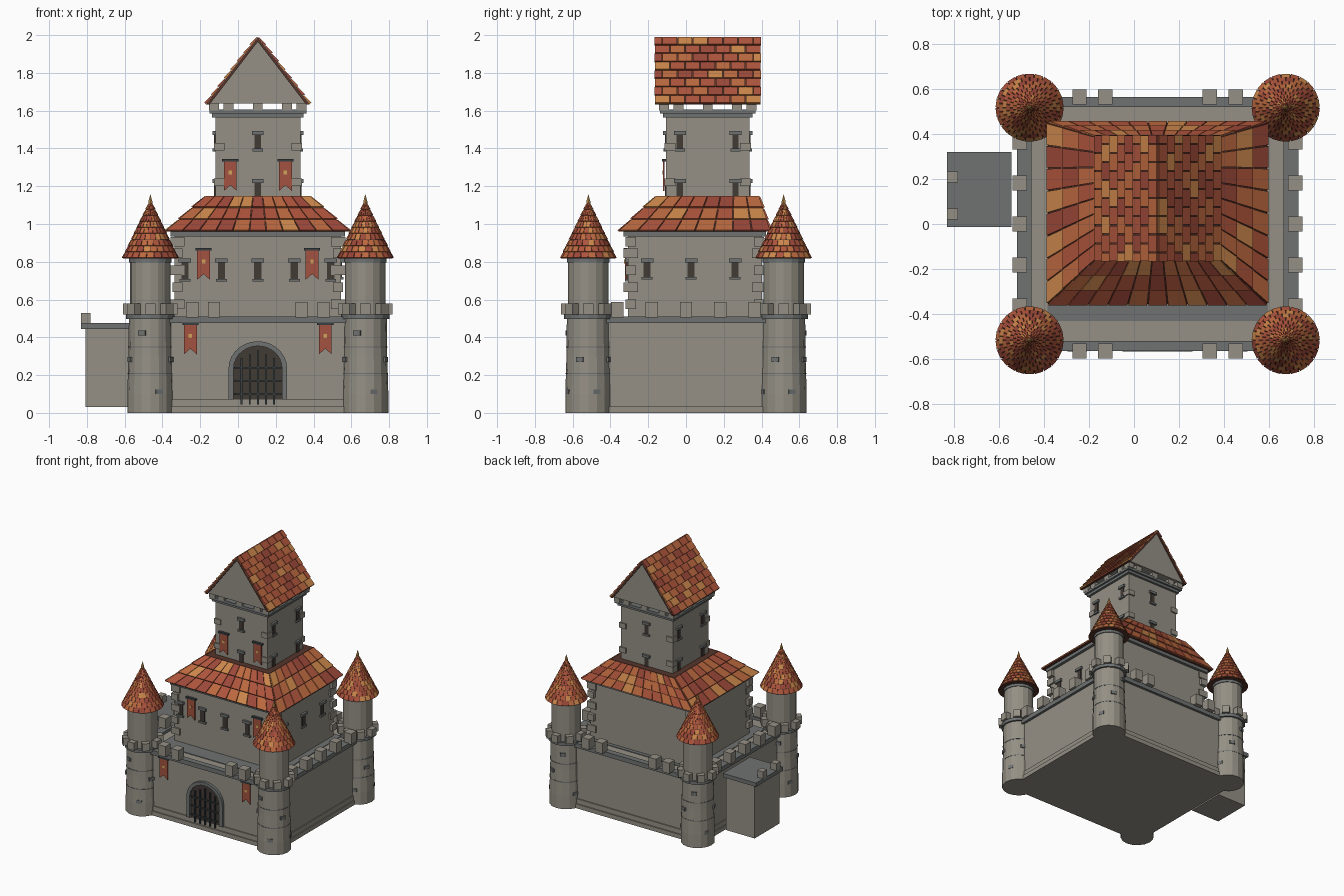
import bpy, bmesh, math, random
from mathutils import Vector

if "Cube" in bpy.data.objects:
    bpy.data.objects.remove(bpy.data.objects["Cube"])
random.seed(4)
CX = 0.105                      # centre line of the castle
TAU = 2 * math.pi

def mat(name, *c):
    m = bpy.data.materials.new(name)
    m.diffuse_color = (*c, 1)
    m.use_nodes = True
    m.node_tree.nodes["Principled BSDF"].inputs["Base Color"].default_value = m.diffuse_color
    return m

STONE = mat("stone", 0.30, 0.28, 0.235)
DARK = mat("dark_stone", 0.16, 0.17, 0.17)
SLIT = mat("opening", 0.055, 0.043, 0.036)
IRON = mat("iron", 0.04, 0.05, 0.055)
CLOTH = mat("cloth", 0.36, 0.085, 0.05)
GOLD = mat("gold", 0.65, 0.36, 0.1)
UNDER = mat("roof_underlay", 0.09, 0.035, 0.025)
TILES = [mat("tile_%d" % i, *c) for i, c in enumerate(
    [(0.42, 0.09, 0.045), (0.33, 0.065, 0.04), (0.50, 0.14, 0.05), (0.60, 0.24, 0.07)])]

def finish(name, bm, mats, smooth=False):
    bmesh.ops.recalc_face_normals(bm, faces=bm.faces)
    me = bpy.data.meshes.new(name)
    bm.to_mesh(me)
    bm.free()
    for m in mats:
        me.materials.append(m)
    ob = bpy.data.objects.new(name, me)
    bpy.context.collection.objects.link(ob)
    return ob

def hexa(bm, lo, hi, mi=0):
    """Closed solid from a lower and an upper ring of points."""
    a, b = [bm.verts.new(p) for p in lo], [bm.verts.new(p) for p in hi]
    n = len(a)
    fs = [bm.faces.new(a[::-1]), bm.faces.new(b)]
    fs += [bm.faces.new((a[i], a[(i + 1) % n], b[(i + 1) % n], b[i])) for i in range(n)]
    for f in fs:
        f.material_index = mi

def rect(cx, cy, hx, hy, z):
    return [(cx - hx, cy - hy, z), (cx + hx, cy - hy, z), (cx + hx, cy + hy, z), (cx - hx, cy + hy, z)]

def boxes(name, items, m):
    """items: (x, y, half x, half y, z bottom, z top)"""
    bm = bmesh.new()
    for x, y, hx, hy, z0, z1 in items:
        hexa(bm, rect(x, y, hx, hy, z0), rect(x, y, hx, hy, z1))
    return finish(name, bm, [m])

def lathe(name, prof, x, y, m, n=16):
    bm = bmesh.new()
    rings = [[bm.verts.new((x + r * math.cos(TAU * i / n), y + r * math.sin(TAU * i / n), z))
              for i in range(n)] for r, z in prof]
    for a, b in zip(rings, rings[1:]):
        for i in range(n):
            bm.faces.new((a[i], a[(i + 1) % n], b[(i + 1) % n], b[i]))
    bm.faces.new(rings[0][::-1])
    bm.faces.new(rings[-1])
    return finish(name, bm, [m])

def slab(name, pts, y0, y1, m):
    """Extrude an x-z outline along y."""
    bm = bmesh.new()
    hexa(bm, [(x, y0, z) for x, z in pts], [(x, y1, z) for x, z in pts])
    return finish(name, bm, [m])

def tile_roof(name, patches, rows, cols, t, stagger=True, wrap=False):
    """Shingles over patches f(u, v): u runs right, v runs up, seen from outside."""
    bm = bmesh.new()
    for f in patches:
        for r in range(rows):
            off = 0.5 if stagger and r % 2 else 0
            for c in range(0 if wrap or not off else -1, cols):
                u0, u1 = (c + off + 0.03) / cols, (c + off + 0.97) / cols
                if not wrap:
                    u0, u1 = max(u0, 0), min(u1, 1)
                v0, v1 = r / rows, (r + 0.96) / rows
                q = [f(u0, v0), f(u1, v0), f(u1, v1), f(u0, v1)]
                n = ((q[1] - q[0]).cross(q[3] - q[0])).normalized()
                top = [p + n * (t if i < 2 else t * 0.45) for i, p in enumerate(q)]
                hexa(bm, q, top, random.choice((0, 0, 1, 2, 2, 3)))
    return finish(name, bm, TILES)

def quad_patch(a, b, c, d):
    a, b, c, d = map(Vector, (a, b, c, d))
    return lambda u, v: a.lerp(b, u).lerp(d.lerp(c, u), v)

# curtain wall with plinth, coping and inner walkway
boxes("curtain_wall", [(CX, 0, 0.605, 0.545, 0, 0.49)], STONE)
boxes("plinth", [(CX, 0, 0.62, 0.562, 0, 0.033), (CX, 0, 0.612, 0.553, 0.033, 0.07)], STONE)
boxes("wall_coping", [(CX, s * 0.5425, 0.625, 0.0225, 0.475, 0.51) for s in (-1, 1)] +
      [(CX + s * 0.5925, 0, 0.0325, 0.54, 0.475, 0.51) for s in (-1, 1)], DARK)
boxes("court_floor", [(CX, 0, 0.49, 0.43, 0.4, 0.495)], DARK)
mer = [(CX + s * d, t * 0.565, 0.032, 0.033, 0.505, 0.588)
       for s in (-1, 1) for t in (-1, 1) for d in (0.232, 0.347)]
mer += [(CX + s * 0.612, i * 0.182, 0.032, 0.033, 0.505, 0.588) for s in (-1, 1) for i in range(-2, 3)]
boxes("wall_merlons", mer, STONE)

# side annex
boxes("annex", [(-0.683, 0.153, 0.125, 0.152, 0.03, 0.45)], STONE)
boxes("annex_cap", [(-0.687, 0.153, 0.143, 0.167, 0.445, 0.475)], DARK)
boxes("annex_merlons", [(-0.806, y, 0.025, 0.025, 0.475, 0.53) for y in (0.044, 0.209)], STONE)

# corner towers
for sx in (-1, 1):
    for sy in (-1, 1):
        x, y = CX + sx * 0.569, sy * 0.517
        lathe("tower_shaft", [(0.122, 0), (0.122, 0.1), (0.116, 0.3), (0.114, 0.5), (0.107, 0.5),
                              (0.107, 0.81)], x, y, STONE)
        for r, z0, z1 in ((0.128, 0.497, 0.522), (0.113, 0.797, 0.82), (0.1205, 0.205, 0.211), (0.118, 0.345, 0.351)):
            lathe("tower_band", [(r, z0), (r, z1)], x, y, DARK)
        bm, stones = bmesh.new(), bmesh.new()
        for i in range(8):
            def ring_block(b, a, r0, r1, w, z0, z1):
                d = Vector((math.cos(a), math.sin(a), 0))
                t = Vector((-d.y, d.x, 0)) * w
                p = [Vector((x, y, 0)) + d * r + t * k for r, k in ((r0, -1), (r1, -1), (r1, 1), (r0, 1))]
                hexa(b, [v + Vector((0, 0, z0)) for v in p], [v + Vector((0, 0, z1)) for v in p])
            ring_block(bm, TAU * i / 8, 0.1, 0.145, 0.027, 0.52, 0.578)
            z = (0.1, 0.27, 0.41)[i % 3]
            ring_block(stones, TAU * (i + 0.5) / 8, 0.1, 0.123, 0.02, z, z + 0.025)
        finish("tower_merlons", bm, [STONE])
        finish("tower_inset_stones", stones, [DARK])
        # conical roof with shingles and finial
        lathe("tower_roof_core", [(0.145, 0.817), (0.004, 1.115)], x, y, UNDER, 24)
        def cone(u, v, x=x, y=y):
            r = 0.147 * (1 - v) + 0.007 * v
            return Vector((x + r * math.cos(TAU * u), y + r * math.sin(TAU * u), 0.82 + 0.29 * v))
        tile_roof("tower_roof_tiles", [cone], 9, 22, 0.005, wrap=True)
        lathe("tower_finial", [(0.009, 1.09), (0.011, 1.12), (0.006, 1.135), (0.001, 1.155)], x, y, GOLD, 8)

# hall and its hipped skirt roof
HY = 0.047
boxes("hall", [(CX, HY, 0.44, 0.355, 0.45, 0.95)], STONE)
boxes("hall_cornice", [(CX, HY, 0.462, 0.377, 0.935, 0.96)], DARK)
quoins = [(CX + sx * 0.425, HY + sy * 0.34, *((0.027, 0.038) if k % 2 else (0.038, 0.027)), z, z + 0.05)
          for sx in (-1, 1) for sy in (-1, 1) for k, z in enumerate((0.55, 0.64, 0.73, 0.82, 0.88))]
boxes("hall_quoins", quoins, STONE)
lo, hi = rect(CX, 0.047, 0.487, 0.402, 0.96), rect(CX, 0.115, 0.275, 0.272, 1.147)
bm = bmesh.new()
hexa(bm, lo, hi)
finish("skirt_roof_core", bm, [UNDER])
for i, cols in enumerate((11, 8, 11, 8)):
    j = (i + 1) % 4
    tile_roof("skirt_roof_tiles", [quad_patch(lo[i], lo[j], hi[j], hi[i])], 3, cols, 0.01, stagger=False)

# upper keep with ledge and merlons
KY = 0.115
boxes("keep", [(CX, KY, 0.225, 0.22, 1.0, 1.58)], STONE)
boxes("keep_ledge", [(CX, KY, 0.243, 0.238, 1.565, 1.585), (CX, KY, 0.257, 0.252, 1.585, 1.606)], DARK)
mer = []
for d in (-0.232, -0.155, 0, 0.155, 0.232):
    for s in (-1, 1):
        mer += [(CX + d, KY + s * 0.23, 0.026, 0.024, 1.6, 1.643), (CX + s * 0.234, KY + d, 0.024, 0.026, 1.6, 1.643)]
boxes("keep_merlons", mer, STONE)
boxes("keep_quoins", [(CX + sx * 0.205, KY + sy * 0.2, 0.028, 0.03, z, z + 0.04)
                      for sx in (-1, 1) for sy in (-1, 1) for z in (1.2, 1.39)], STONE)

# gable roof
slab("gable_block", [(CX - 0.262, 1.638), (CX + 0.262, 1.638), (CX, 1.975)], KY - 0.272, KY + 0.27, STONE)
slab("gable_roof_boards", [(CX - 0.276, 1.632), (CX - 0.256, 1.632), (CX, 1.965), (CX + 0.256, 1.632),
                           (CX + 0.276, 1.632), (CX, 1.988)], KY - 0.28, KY + 0.28, UNDER)
e0, e1 = KY - 0.281, KY + 0.281
A, B = (CX + 0.274, e0, 1.635), (CX + 0.274, e1, 1.635)
C, D = (CX - 0.274, e1, 1.635), (CX - 0.274, e0, 1.635)
R0, R1 = (CX, e0, 1.989), (CX, e1, 1.989)
tile_roof("gable_roof_tiles", [quad_patch(A, B, R1, R0), quad_patch(C, D, R0, R1)], 8, 7, 0.012)

# slit windows with lintel and sill
slits, frames = [], []
def window(x, y, axis, z0, z1, w):
    def put(lst, hw, dep, a, b):
        lst.append((x, y, hw, dep, a, b) if axis == 'y' else (x, y, dep, hw, a, b))
    put(slits, w, 0.006, z0, z1)
    put(frames, w + 0.014, 0.016, z1 - 0.008, z1 + 0.012)
    put(frames, w + 0.01, 0.014, z0 - 0.01, z0 + 0.004)
for k in range(-2, 3):
    window(CX + k * 0.193, HY - 0.355, 'y', 0.705, 0.805, 0.019)
for k in (-1, 0, 1):
    window(CX + 0.44, HY - 0.02 + k * 0.233, 'x', 0.715, 0.805, 0.019)
for z in (1.14, 1.395):
    for s in (-1, 1):
        window(CX, KY + s * 0.22, 'y', z, z + 0.085, 0.017)
        for d in (-0.147, 0.147):
            window(CX + s * 0.225, KY + d, 'x', z, z + 0.085, 0.017)
boxes("window_openings", slits, SLIT)
boxes("window_frames", frames, DARK)

# gate: arched surround, dark door and portcullis bars
def arch(hw, spring, z0):
    return [(CX + hw, z0)] + [(CX + hw * math.cos(math.pi * i / 14), spring + hw * 0.93 * math.sin(math.pi * i / 14))
                              for i in range(15)] + [(CX - hw, z0)]
outer, inner = arch(0.155, 0.235, 0.07), arch(0.128, 0.235, 0.07)
slab("gate_surround", outer + inner[::-1], -0.566, -0.53, DARK)
slab("gate_door", inner, -0.551, -0.53, SLIT)
bars = [(CX + k * 0.043, -0.56, 0.005, 0.005, 0.045, 0.33 - abs(k) * 0.02) for k in range(-2, 3)]
bars += [(CX, -0.56, 0.125, 0.004, z, z + 0.009) for z in (0.095, 0.165, 0.235)]
boxes("portcullis", bars, IRON)

# swallow-tailed banners in pairs, with rod and badge
for d, top, y in ((0.357, 0.47, -0.547), (0.287, 0.865, HY - 0.357), (0.146, 1.335, KY - 0.222)):
    for x in (CX - d, CX + d):
        slab("banner", [(x - 0.034, top), (x - 0.034, top - 0.16), (x, top - 0.13),
                        (x + 0.034, top - 0.16), (x + 0.034, top)], y - 0.014, y - 0.006, CLOTH)
        boxes("banner_rod", [(x, y - 0.01, 0.043, 0.01, top - 0.004, top + 0.008)], IRON)
        boxes("banner_badge", [(x, y - 0.014, 0.009, 0.003, top - 0.073, top - 0.053)], GOLD)
